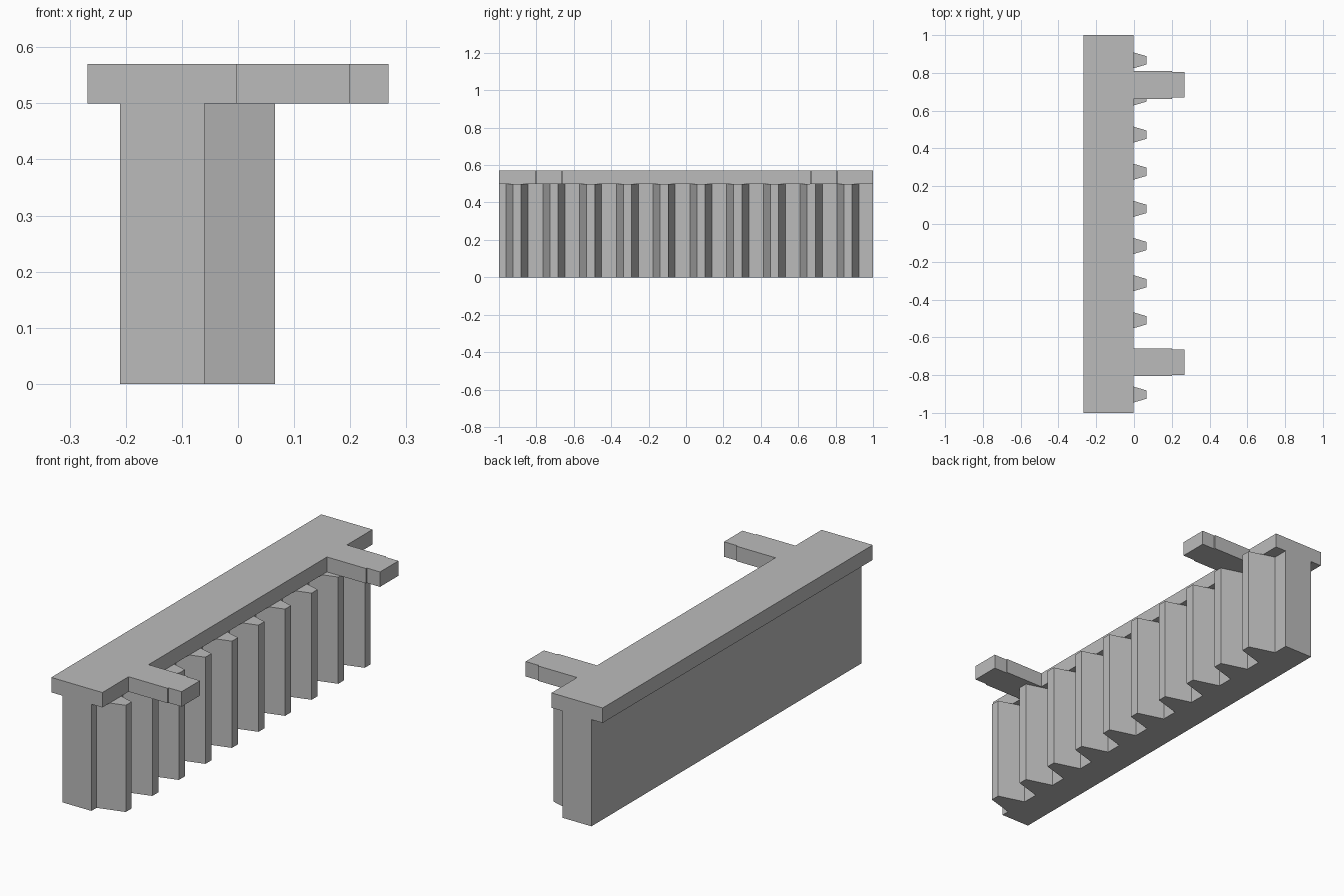
import bpy
import bmesh

cube = bpy.data.objects.get("Cube")
if cube:
    bpy.data.objects.remove(cube, do_unlink=True)

grey = bpy.data.materials.new("plain_grey")
grey.use_nodes = True
colour = (0.5, 0.5, 0.5, 1)
grey.diffuse_color = colour
grey.node_tree.nodes["Principled BSDF"].inputs["Base Color"].default_value = colour


def prism(name, outline, z0, z1):
    """Extrude a flat outline upwards from z0 to z1."""
    bm = bmesh.new()
    face = bm.faces.new([bm.verts.new((x, y, z0)) for x, y in outline])
    top = bmesh.ops.extrude_face_region(bm, geom=[face])["geom"]
    verts = [v for v in top if isinstance(v, bmesh.types.BMVert)]
    bmesh.ops.translate(bm, verts=verts, vec=(0, 0, z1 - z0))
    bmesh.ops.recalc_face_normals(bm, faces=bm.faces)
    mesh = bpy.data.meshes.new(name)
    bm.to_mesh(mesh)
    bm.free()
    mesh.materials.append(grey)
    obj = bpy.data.objects.new(name, mesh)
    bpy.context.collection.objects.link(obj)
    return obj


def box(name, x0, x1, y0, y1, z0, z1):
    return prism(name, [(x0, y0), (x1, y0), (x1, y1), (x0, y1)], z0, z1)


WALL_TOP, TOP = 0.5, 0.57
WALL_FRONT, TOOTH_TIP, SLAB_EDGE = -0.06, 0.066, -0.003

# Upright wall and the overhanging slab on it
box("wall", -0.21, WALL_FRONT, -1, 1, 0, WALL_TOP)
box("top_slab", -0.268, SLAB_EDGE, -1, 1, WALL_TOP, TOP)

# Row of tapered vertical teeth
for i in range(10):
    y = -0.903 + i * 0.1966
    prism(f"tooth_{i + 1}",
          [(WALL_FRONT, y - 0.059), (TOOTH_TIP, y - 0.022),
           (TOOTH_TIP, y + 0.022), (WALL_FRONT, y + 0.059)], 0, WALL_TOP)

# Two arms, each with a slightly narrower end
for side, y in (("front", -0.732), ("back", 0.737)):
    box(f"{side}_arm", SLAB_EDGE, 0.2, y - 0.074, y + 0.074, WALL_TOP, TOP)
    box(f"{side}_arm_end", 0.2, 0.268, y - 0.068, y + 0.068, WALL_TOP, TOP)
